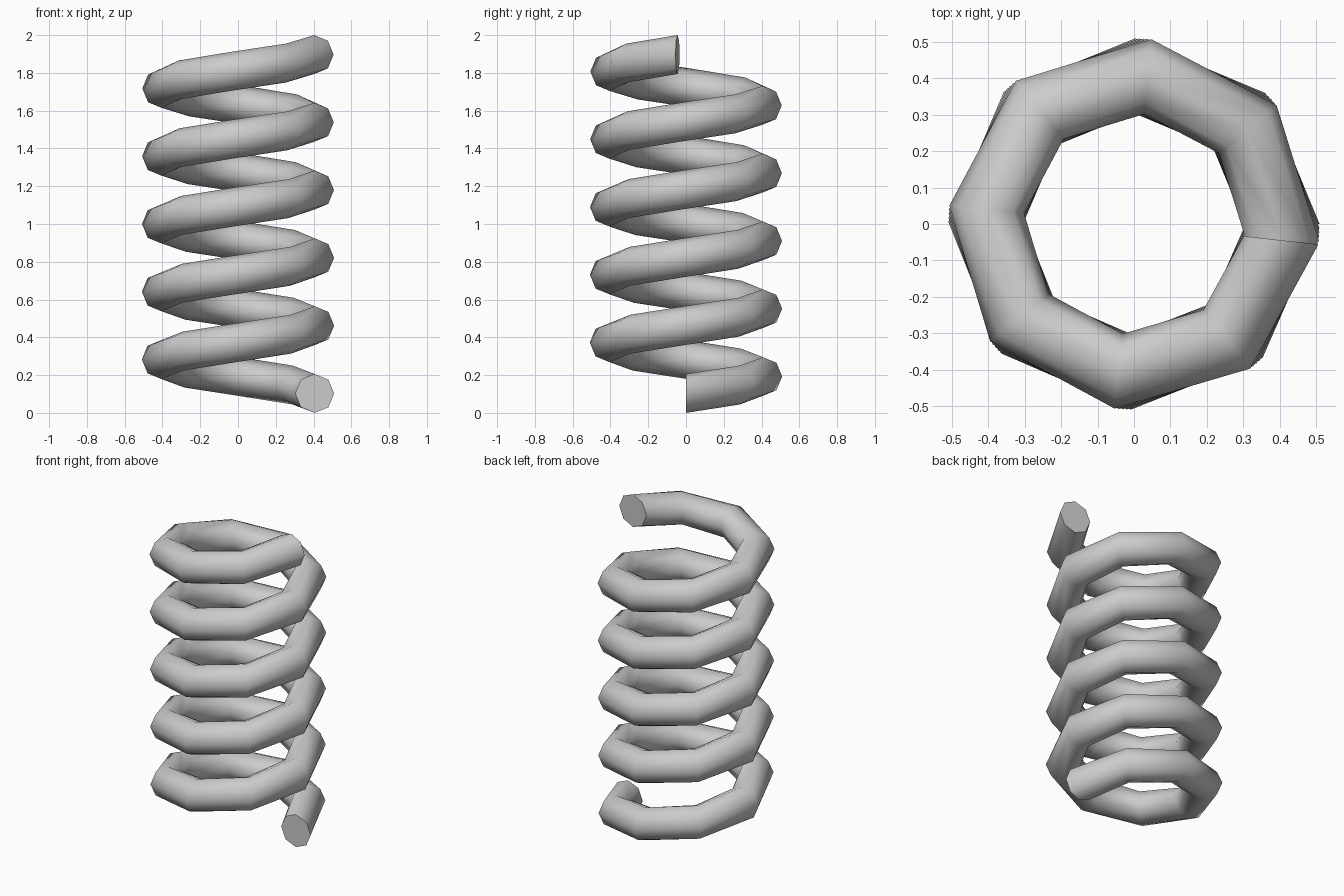
import bpy, bmesh
from math import sin, cos, pi, radians

if "Cube" in bpy.data.objects:
    bpy.data.objects.remove(bpy.data.objects["Cube"])

SIDES, STEPS = 8, 40
COIL_R, TUBE_R = 0.406, 0.103
TURN = radians(1793.7)          # just under five full turns
RISE = 2.0 - 2 * TUBE_R

bm = bmesh.new()

# Octagonal sections kept in the radial plane, swept up the helix
rings = []
for i in range(STEPS + 1):
    t = i / STEPS
    a = TURN * t
    ring = []
    for k in range(SIDES):
        p = 2 * pi * k / SIDES
        r = COIL_R + TUBE_R * cos(p)
        ring.append(bm.verts.new((r * cos(a), r * sin(a),
                                  TUBE_R + RISE * t + TUBE_R * sin(p))))
    rings.append(ring)

# Tube walls
for lo, hi in zip(rings, rings[1:]):
    for k in range(SIDES):
        n = (k + 1) % SIDES
        bm.faces.new((lo[k], lo[n], hi[n], hi[k]))

# End caps
bm.faces.new(rings[0])
bm.faces.new(rings[-1])
bmesh.ops.recalc_face_normals(bm, faces=bm.faces[:])

mesh = bpy.data.meshes.new("coil_spring")
bm.to_mesh(mesh)
bm.free()
spring = bpy.data.objects.new("coil_spring", mesh)
bpy.context.collection.objects.link(spring)

# Smooth tube, crisp flat ends
bpy.context.view_layer.objects.active = spring
spring.select_set(True)
bpy.ops.object.shade_smooth_by_angle(angle=radians(60))
